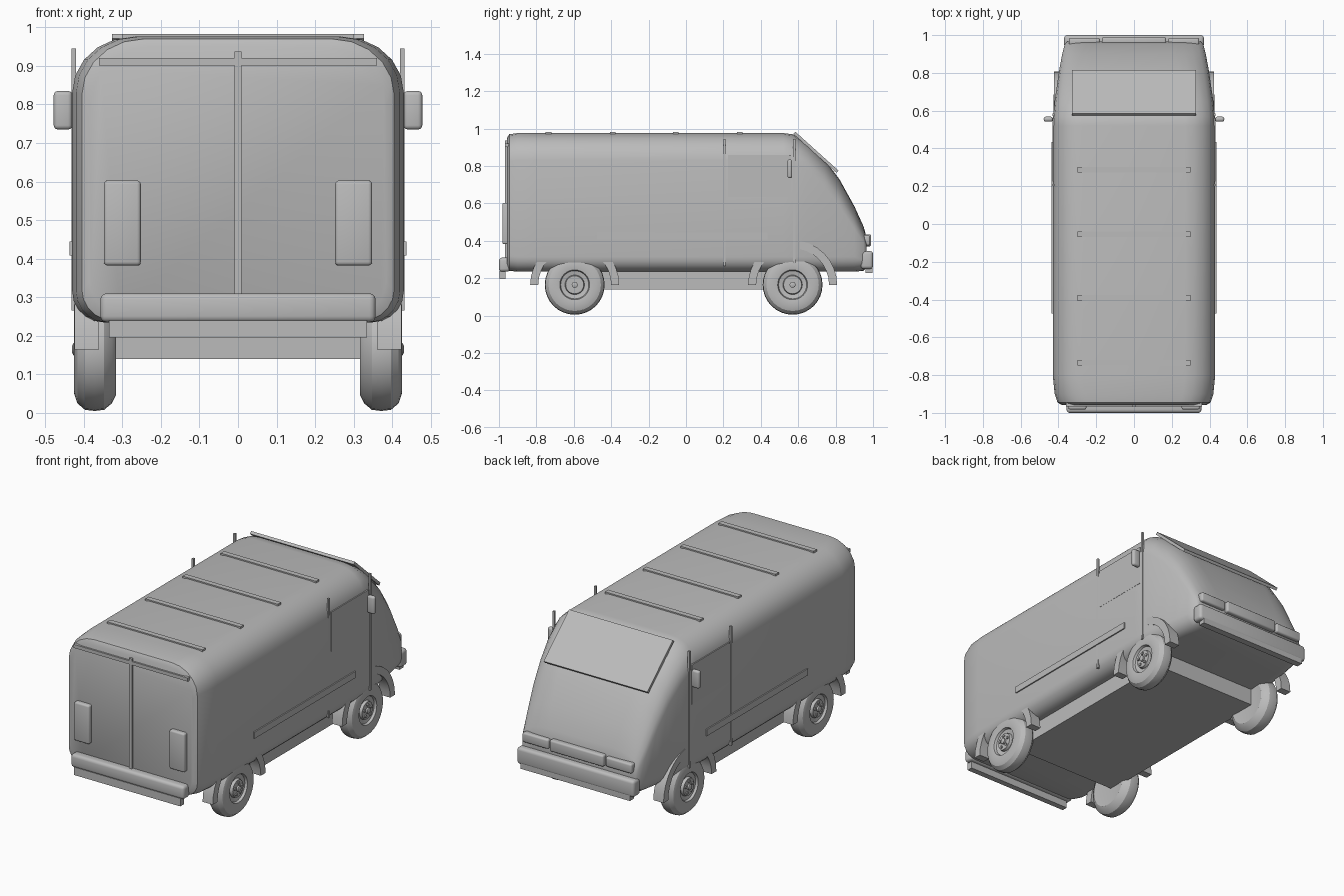
import bpy, bmesh
from math import sin, cos, pi, radians
from mathutils import Vector

if "Cube" in bpy.data.objects:
    bpy.data.objects.remove(bpy.data.objects["Cube"])

grey = bpy.data.materials.new("plain grey")
grey.use_nodes = True
grey.diffuse_color = (0.5, 0.5, 0.5, 1)
grey.node_tree.nodes["Principled BSDF"].inputs["Base Color"].default_value = (0.5, 0.5, 0.5, 1)


def finish(name, bm, angle=35):
    bmesh.ops.recalc_face_normals(bm, faces=bm.faces)
    mesh = bpy.data.meshes.new(name)
    bm.to_mesh(mesh)
    bm.free()
    mesh.materials.append(grey)
    obj = bpy.data.objects.new(name, mesh)
    bpy.context.collection.objects.link(obj)
    bpy.ops.object.select_all(action='DESELECT')
    obj.select_set(True)
    bpy.context.view_layer.objects.active = obj
    bpy.ops.object.shade_smooth_by_angle(angle=radians(angle))
    return obj


def box(name, x, y, z, bevel=0.0):
    """Box from (min, max) ranges, with optional rounded edges."""
    bm = bmesh.new()
    bmesh.ops.create_cube(bm, size=1)
    for v in bm.verts:
        v.co = Vector([(a + b) / 2 + c * (b - a) for (a, b), c in zip((x, y, z), v.co)])
    if bevel:
        bmesh.ops.bevel(bm, geom=bm.edges[:], offset=bevel, segments=3, profile=0.5, affect='EDGES')
    return finish(name, bm)


def pair(name, x, y, z, bevel=0.0):
    """Matching boxes on the left (+x) and right (-x)."""
    box("left_" + name, x, y, z, bevel)
    box("right_" + name, (-x[1], -x[0]), y, z, bevel)


def loft(bm, rings, closed=False):
    """Skin a list of equal rings of vertices."""
    n = len(rings[0])
    spans = list(zip(rings, rings[1:]))
    if closed:
        spans.append((rings[-1], rings[0]))
    for a, b in spans:
        for i in range(n):
            j = (i + 1) % n
            bm.faces.new((a[i], a[j], b[j], b[i]))
    if not closed:
        bm.faces.new(rings[0])
        bm.faces.new(rings[-1])


def section(w, top, bottom):
    """Rounded body cross-section with larger roof corners."""
    h = top - bottom
    corners = []
    for rx, rz, edge, sign in ((0.16, min(0.145, h * 0.35), top, 1), (0.08, min(0.08, h * 0.25), bottom, -1)):
        arc = []
        for k in range(6):
            a = pi / 2 * k / 5
            arc.append((w - rx + rx * cos(a), edge - sign * rz * (1 - sin(a))))
        corners.append(arc)
    half = corners[1][::-1] + corners[0]
    return half + [(-x, z) for x, z in reversed(half)]


# Body shell: stations of y, half width, roof height, floor height
stations = [(-0.957, 0.385, 0.95, 0.26), (-0.945, 0.405, 0.97, 0.24), (-0.9, 0.42, 0.976, 0.235),
            (-0.8, 0.43, 0.976, 0.235), (0.52, 0.43, 0.976, 0.235), (0.57, 0.428, 0.97, 0.235),
            (0.65, 0.42, 0.92, 0.235), (0.74, 0.407, 0.835, 0.235), (0.82, 0.395, 0.73, 0.235),
            (0.9, 0.38, 0.585, 0.235), (0.95, 0.367, 0.475, 0.24), (0.965, 0.355, 0.42, 0.26)]
bm = bmesh.new()
loft(bm, [[bm.verts.new((x, y, z)) for x, z in section(w, t, b)] for y, w, t, b in stations])
finish("body", bm, 40)

# Underbody
box("chassis", (-0.335, 0.335), (-0.58, 0.6), (0.14, 0.25))

# Wheels: lathed tyre and rim, hub and bolts
tyre = [(-0.05, 0.0), (-0.05, 0.08), (-0.055, 0.12), (-0.045, 0.14), (-0.025, 0.157), (0, 0.16), (0.025, 0.157),
        (0.045, 0.14), (0.053, 0.115), (0.048, 0.08), (0.035, 0.075), (0.03, 0.052), (0.045, 0.048), (0.045, 0.0)]


def wheel(name, side, y):
    centre = Vector((side * 0.372, y, 0.165))

    def lathe(bm, profile, cy=0, cz=0, steps=32):
        rings = []
        for x, r in profile:
            r = max(r, 0.0005)
            rings.append([bm.verts.new(centre + Vector((side * x, cy + r * cos(2 * pi * k / steps),
                                                        cz + r * sin(2 * pi * k / steps)))) for k in range(steps)])
        loft(bm, rings)

    bm = bmesh.new()
    lathe(bm, tyre)
    lathe(bm, [(0.04, 0.016), (0.055, 0.016), (0.058, 0.01)], steps=16)
    for k in range(5):
        a = 2 * pi * k / 5 + pi / 2
        lathe(bm, [(0.04, 0.008), (0.052, 0.008)], 0.033 * cos(a), 0.033 * sin(a), 8)
    finish(name, bm, 30)


# Mudguards: half rings around each wheel
def mudguard(name, side, y):
    bm = bmesh.new()
    rings = []
    for k in range(17):
        a = pi * k / 16
        rings.append([bm.verts.new((side * x, y + r * cos(a), 0.165 + r * sin(a)))
                      for x, r in ((0.36, 0.195), (0.424, 0.195), (0.424, 0.238), (0.36, 0.238))])
    loft(bm, rings)
    finish(name, bm)


for side, label in ((1, "left"), (-1, "right")):
    for y, end in ((-0.595, "rear"), (0.57, "cab")):
        wheel(f"{label}_{end}_wheel", side, y)
        mudguard(f"{label}_{end}_mudguard", side, y)

# Side fittings
pair("cab_post", (0.42, 0.432), (0.573, 0.585), (0.28, 0.945))
pair("door_post", (0.42, 0.432), (0.2, 0.212), (0.265, 0.945))
pair("door_window", (0.42, 0.431), (0.225, 0.562), (0.635, 0.86))
pair("side_trim", (0.42, 0.437), (-0.475, 0.435), (0.408, 0.445))
pair("mirror", (0.43, 0.478), (0.542, 0.568), (0.735, 0.835), 0.011)

# Roof ribs
for i, y in enumerate((-0.735, -0.392, -0.055, 0.288)):
    box(f"roof_rib_{i + 1}", (-0.3, 0.3), (y - 0.015, y + 0.015), (0.965, 0.983))

# Sloping windscreen panel
screen = box("windscreen", (-0.327, 0.327), (-0.155, 0.155), (-0.008, 0.008))
screen.location = (0, 0.695, 0.873)
screen.rotation_euler.x = radians(-42)

# Cab end: bumper, lip and lamps
box("cab_bumper", (-0.37, 0.37), (0.935, 1.0), (0.25, 0.345), 0.016)
box("cab_bumper_lip", (-0.345, 0.345), (0.96, 0.998), (0.228, 0.26))
box("cab_grille", (-0.17, 0.17), (0.945, 0.99), (0.37, 0.435), 0.01)
pair("headlamp", (0.18, 0.345), (0.945, 0.985), (0.375, 0.43), 0.01)

# Door end: bumper, lip, lamps and door trim
box("rear_bumper", (-0.357, 0.357), (-1.0, -0.94), (0.235, 0.31), 0.016)
box("rear_bumper_lip", (-0.335, 0.335), (-0.998, -0.965), (0.195, 0.24))
pair("rear_lamp", (0.252, 0.348), (-0.982, -0.94), (0.382, 0.603), 0.01)
box("rear_door_seam", (-0.009, 0.009), (-0.969, -0.94), (0.31, 0.937))
box("rear_door_rail", (-0.36, 0.36), (-0.967, -0.94), (0.901, 0.921))
